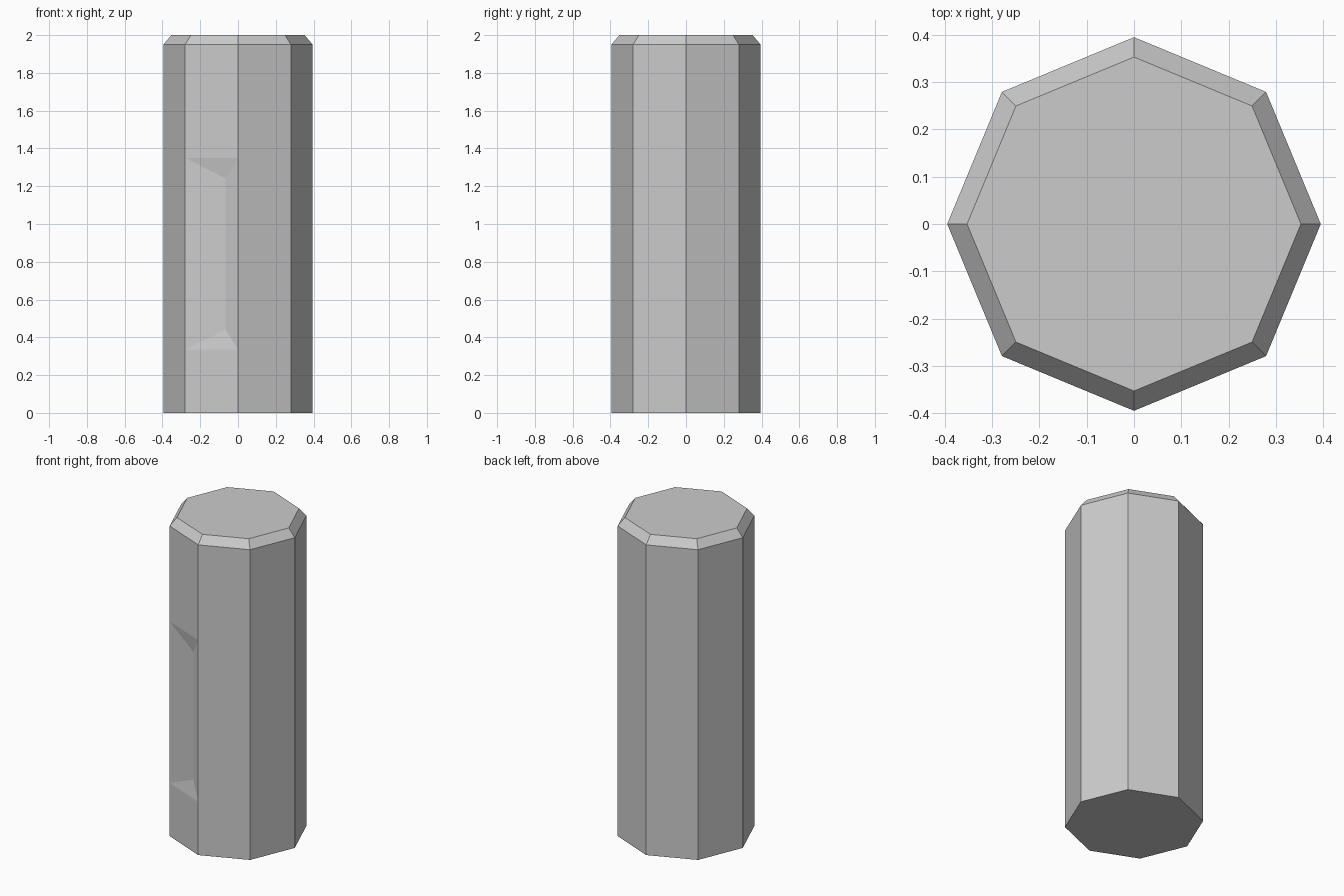
import bpy, bmesh
from math import cos, sin, pi

if "Cube" in bpy.data.objects:
    bpy.data.objects.remove(bpy.data.objects["Cube"])

SIDES = 8
# Column profile: (radius, height), with a chamfer at the top
PROFILE = [(0.395, 0.0), (0.395, 0.335), (0.395, 1.35), (0.395, 1.95), (0.353, 2.0)]
RECESS_SIDE, RECESS_BAND = 5, 1   # front-left facet, middle band

bm = bmesh.new()
rings = [[bm.verts.new((r * cos(2 * pi * i / SIDES), r * sin(2 * pi * i / SIDES), z))
          for i in range(SIDES)] for r, z in PROFILE]

# End caps
bm.faces.new(rings[0][::-1])
bm.faces.new(rings[-1])

# Side facets, leaving out the one that holds the recess
for b in range(len(rings) - 1):
    lo, hi = rings[b], rings[b + 1]
    for i in range(SIDES):
        j = (i + 1) % SIDES
        if (b, i) != (RECESS_BAND, RECESS_SIDE):
            bm.faces.new((lo[i], lo[j], hi[j], hi[i]))
        else:
            # Shallow off-centre notch with sloped ends
            a = bm.verts.new((-0.066, -0.35, 0.44))
            c = bm.verts.new((-0.066, -0.35, 1.242))
            bm.faces.new((lo[i], lo[j], a))
            bm.faces.new((lo[j], hi[j], c, a))
            bm.faces.new((hi[j], hi[i], c))
            bm.faces.new((hi[i], lo[i], a, c))

bmesh.ops.recalc_face_normals(bm, faces=bm.faces)
mesh = bpy.data.meshes.new("octagonal_post")
bm.to_mesh(mesh)
bm.free()
post = bpy.data.objects.new("octagonal_post", mesh)
bpy.context.collection.objects.link(post)
